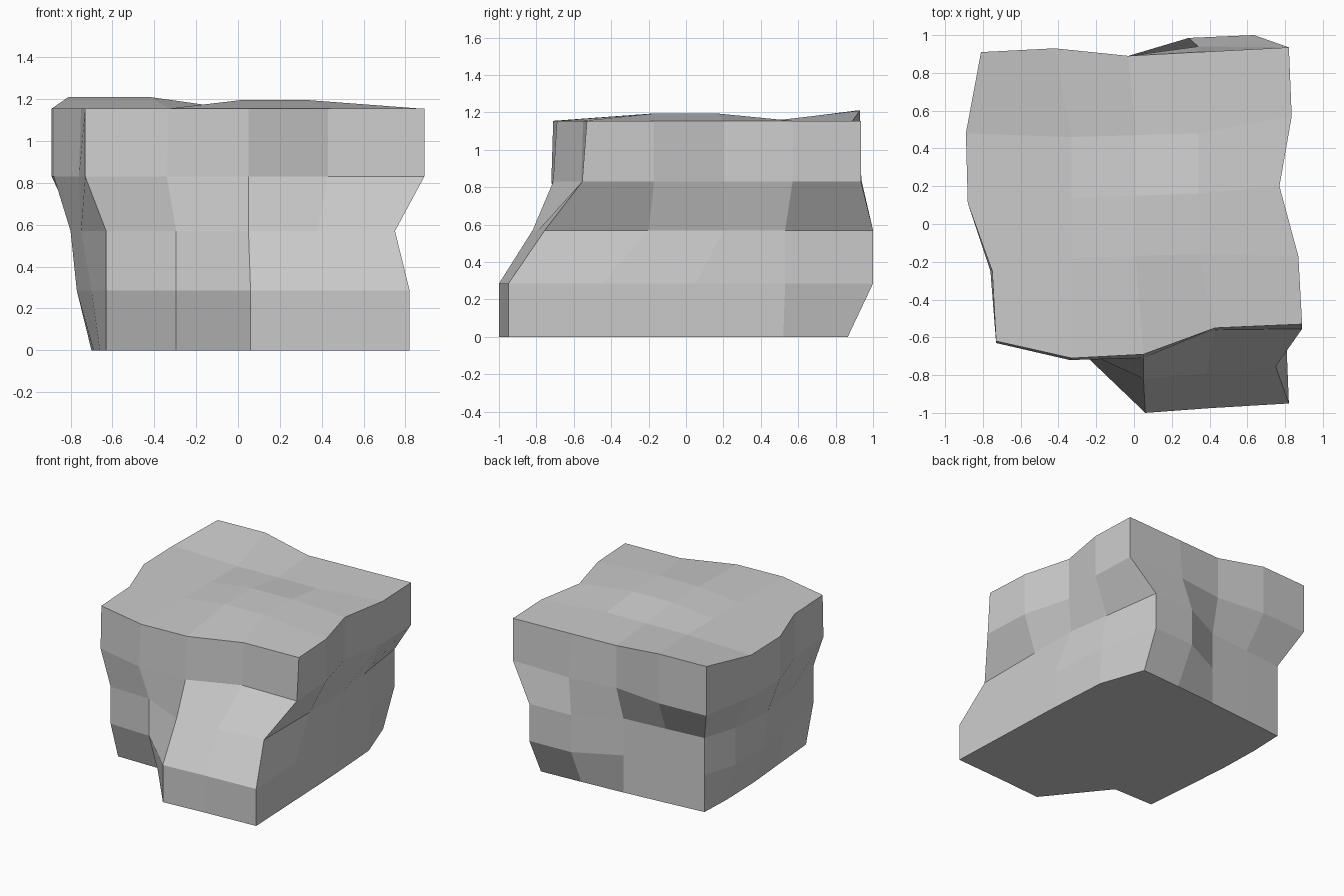
import bpy, bmesh

if "Cube" in bpy.data.objects:
    bpy.data.objects.remove(bpy.data.objects["Cube"])

# Outlines run counter-clockwise from the front left corner, four spans per side
UPPER = [(-.73, -.62), (-.33, -.71), (.05, -.69), (.43, -.55),
         (.89, -.53), (.87, -.17), (.77, .20), (.835, .57),
         (.82, .935), (.34, .91), (-.03, .89), (-.42, .93),
         (-.81, .91), (-.89, .48), (-.88, .11), (-.75, -.25)]
LOWER = [(-.63, -.65), (-.295, -.66), (.06, -1), (.40, -.975),
         (.82, -.95), (.80, -.45), (.78, .05), (.75, .53),
         (.635, 1), (.29, .985), (-.04, .82), (-.38, .79),
         (-.69, .76), (-.77, .50), (-.77, .15), (-.70, -.20)]


def tweak(outline, changes):
    return [changes.get(i, p) for i, p in enumerate(outline)]


base = tweak(LOWER, {0: (-.63, -.56), 1: (-.295, -.56), 7: (.75, .52), 8: (.63, .865),
                     9: (.30, .845), 13: (-.70, .50), 14: (-.69, .15), 15: (-.66, -.20)})
waist = tweak(LOWER, {2: (.05, -.82), 3: (.38, -.79), 4: (.75, -.755), 5: (.75, -.20),
                      6: (.75, .20), 7: (.70, .53), 14: (-.80, .15), 15: (-.75, -.20)})
shoulder = tweak(UPPER, {0: (-.73, -.63), 1: (-.34, -.72), 2: (.05, -.71), 3: (.43, -.56),
                         4: (.89, -.555), 9: (.34, .94), 15: (-.76, -.25)})

bm = bmesh.new()

# Stacked side walls
levels = [(0, base), (.285, LOWER), (.57, waist), (.83, shoulder), (1.155, UPPER)]
rings = [[bm.verts.new((x, y, z)) for x, y in outline] for z, outline in levels]
for lo, hi in zip(rings, rings[1:]):
    for i in range(16):
        j = (i + 1) % 16
        bm.faces.new((lo[i], lo[j], hi[j], hi[i]))

# Flat underside
bm.faces.new(rings[0][::-1])

# Gently uneven top: outline plus a 3 x 3 grid of inner points
rim = rings[-1]
for i in (11, 12):
    rim[i].co.z = 1.21
grid = [rim[0:5]]
for r, y in enumerate((-.17, .15, .47)):
    inner = [bm.verts.new((x, y + .03 * x, 1.195 if r < 2 and c > 0 else 1.155))
             for c, x in enumerate((-.33, .01, .34))]
    grid.append([rim[15 - r], *inner, rim[5 + r]])
grid.append(rim[8:13][::-1])
for a, b in zip(grid, grid[1:]):
    for c in range(4):
        bm.faces.new((a[c], a[c + 1], b[c + 1], b[c]))

bmesh.ops.recalc_face_normals(bm, faces=bm.faces)
mesh = bpy.data.meshes.new("rock_block")
bm.to_mesh(mesh)
bm.free()
bpy.context.collection.objects.link(bpy.data.objects.new("rock_block", mesh))
